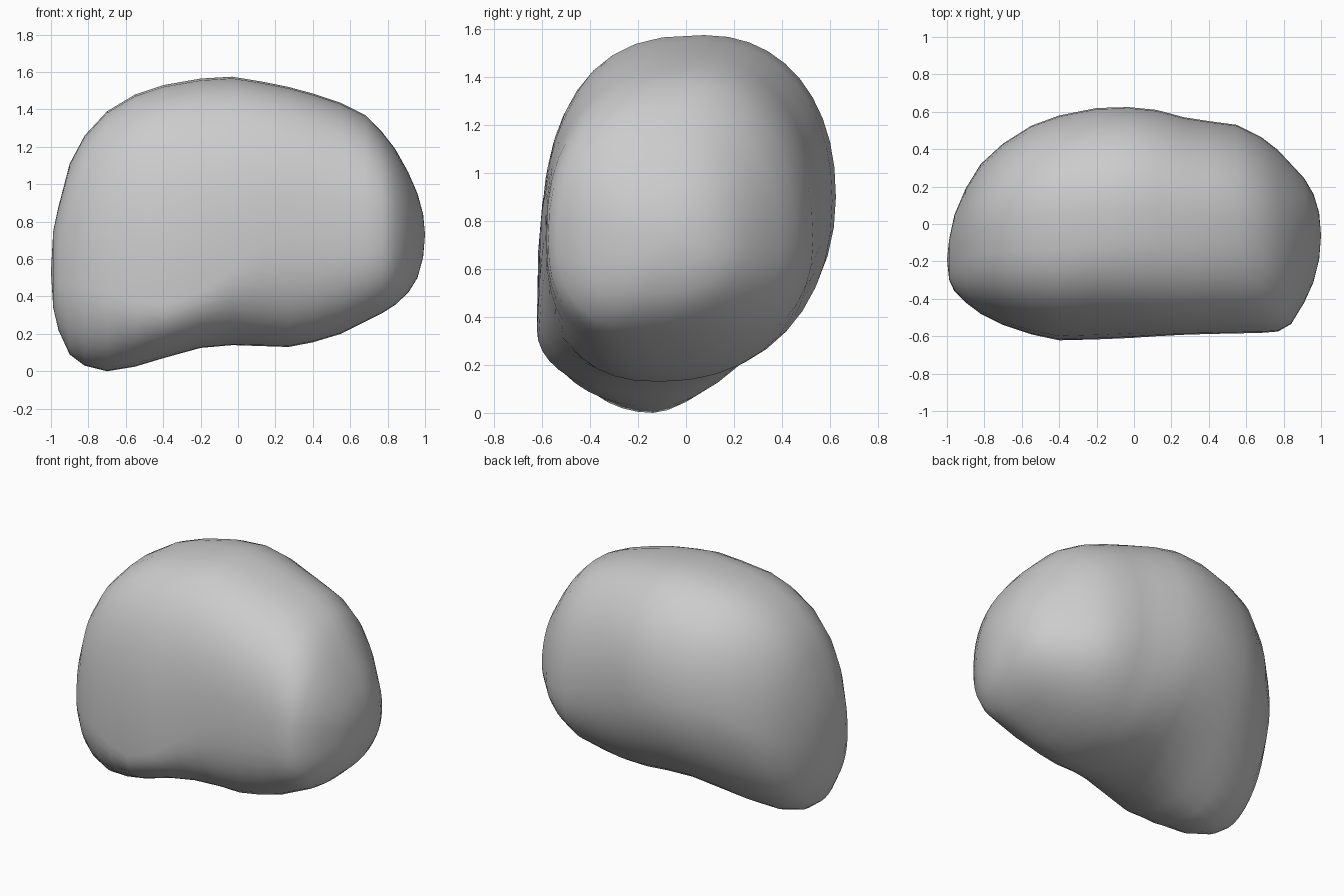
import bpy, bmesh, math

if "Cube" in bpy.data.objects:
    bpy.data.objects.remove(bpy.data.objects["Cube"])

# Cross-sections along x: x, top z, bottom z, front y, back y
SECTIONS = [
    (-0.988, 0.75, 0.34, -0.30, -0.08), (-0.96, 0.88, 0.22, -0.36, 0.05),
    (-0.90, 1.11, 0.09, -0.42, 0.19), (-0.82, 1.26, 0.03, -0.48, 0.32),
    (-0.70, 1.39, 0.00, -0.54, 0.43), (-0.55, 1.48, 0.025, -0.59, 0.525),
    (-0.40, 1.53, 0.07, -0.622, 0.58), (-0.20, 1.565, 0.125, -0.617, 0.62),
    (-0.03, 1.575, 0.14, -0.61, 0.625), (0.12, 1.55, 0.135, -0.60, 0.61),
    (0.27, 1.52, 0.13, -0.592, 0.57), (0.40, 1.485, 0.155, -0.588, 0.55),
    (0.55, 1.435, 0.20, -0.585, 0.53), (0.68, 1.37, 0.265, -0.582, 0.465),
    (0.77, 1.28, 0.31, -0.575, 0.395), (0.84, 1.19, 0.355, -0.535, 0.32),
    (0.91, 1.065, 0.42, -0.42, 0.245), (0.96, 0.95, 0.50, -0.31, 0.16),
    (0.99, 0.84, 0.61, -0.19, 0.06),
]
N = 10  # points per quarter


def interp(x, pts):
    for (x0, a), (x1, b) in zip(pts, pts[1:]):
        if x <= x1:
            t = (x - x0) / (x1 - x0)
            return a + (b - a) * t * t * (3 - 2 * t)
    return pts[-1][1]


def ring(x, zt, zb, yf, yb):
    """Closed outline from four quarter superellipses with skewed extremes."""
    mid, half = (yf + yb) / 2, (yb - yf) / 2
    y_top, y_bot = mid + 0.11 * half, mid - 0.17 * half
    zf = interp(x, [(-1, 0.48), (-0.4, 0.35), (0.3, 0.72), (1, 0.73)])
    zk = interp(x, [(-1, 0.6), (-0.5, 0.85), (0, 0.9), (0.7, 0.69), (1, 0.7)])
    # Squareness of each quarter: top back, top front, bottom front, bottom back
    n_tb = interp(x, [(-1, 2.3), (-0.3, 2.2), (1, 2.1)])
    n_tf = interp(x, [(-1, 2.8), (-0.5, 2.9), (0, 2.7), (0.6, 2.5), (1, 2.3)])
    n_bf = interp(x, [(-1, 2.0), (-0.5, 2.1), (0.3, 2.5), (1, 2.5)])
    n_bb = interp(x, [(-1, 1.9), (-0.7, 1.65), (-0.4, 1.8), (0.2, 2.2), (1, 2.3)])
    quarters = [(y_top, zk, yb - y_top, zt - zk, n_tb),
                (y_top, zf, yf - y_top, zt - zf, n_tf),
                (y_bot, zf, yf - y_bot, zb - zf, n_bf),
                (y_bot, zk, yb - y_bot, zb - zk, n_bb)]
    out = []
    for q, (cy, cz, ry, rz, n) in enumerate(quarters):
        for i in range(N):
            a = i / N * math.pi / 2
            if q % 2:
                a = math.pi / 2 - a
            out.append((x, cy + ry * max(math.cos(a), 0) ** (2 / n),
                        cz + rz * max(math.sin(a), 0) ** (2 / n)))
    return out


# Boulder skin lofted through the sections
bm = bmesh.new()
rings = [[bm.verts.new(p) for p in ring(*s)] for s in SECTIONS]
M = 4 * N
for a, b in zip(rings, rings[1:]):
    for i in range(M):
        j = (i + 1) % M
        bm.faces.new((a[i], a[j], b[j], b[i]))

# Rounded ends
for r, tip in ((rings[0], (-1, -0.19, 0.53)), (rings[-1], (1, -0.06, 0.73))):
    v = bm.verts.new(tip)
    for i in range(M):
        bm.faces.new((r[i], r[(i + 1) % M], v))
bmesh.ops.recalc_face_normals(bm, faces=bm.faces)
for f in bm.faces:
    f.smooth = True

mesh = bpy.data.meshes.new("boulder")
bm.to_mesh(mesh)
bm.free()
bpy.context.collection.objects.link(bpy.data.objects.new("boulder", mesh))
